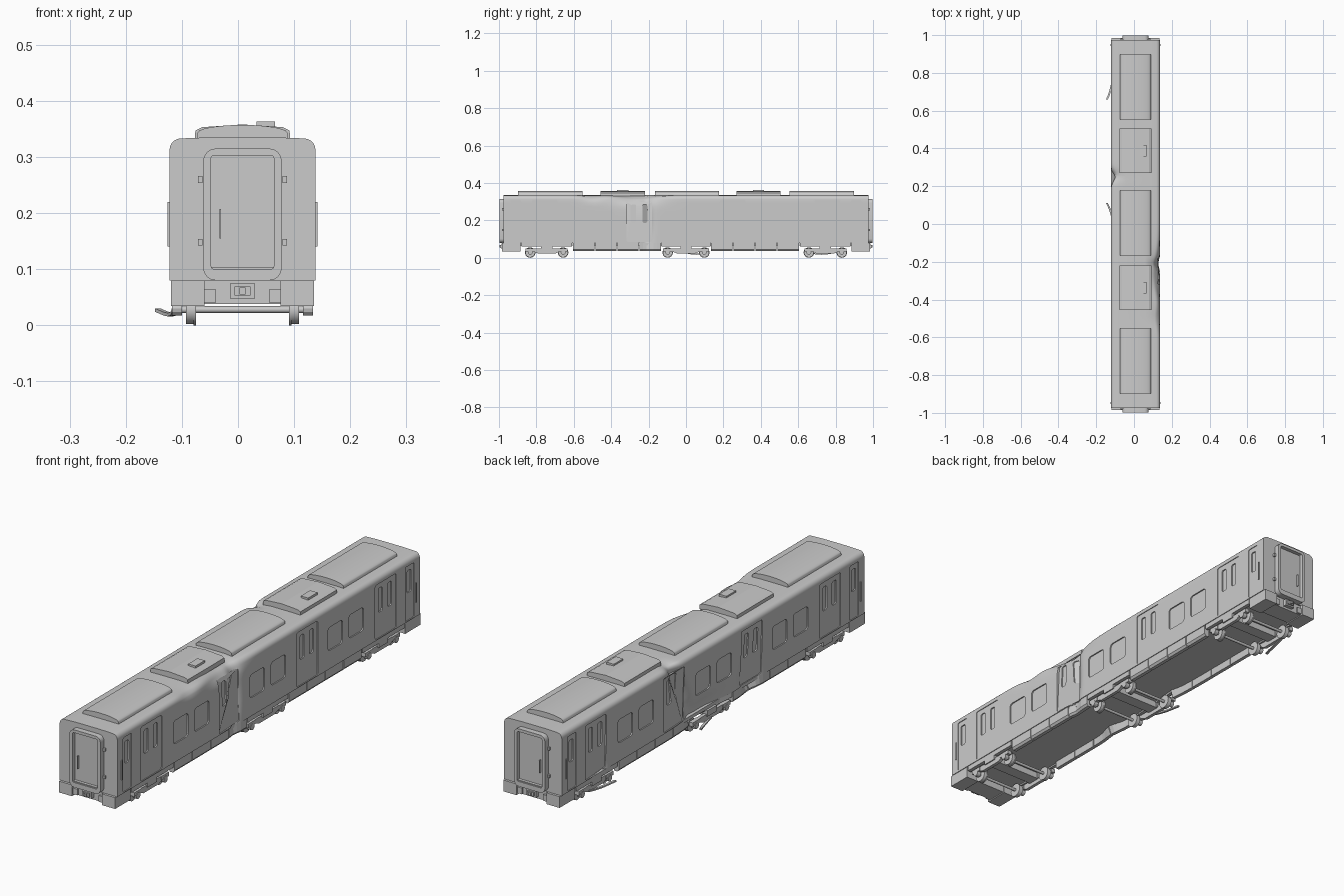
import bpy, bmesh, math
from mathutils import Vector

if "Cube" in bpy.data.objects:
    bpy.data.objects.remove(bpy.data.objects["Cube"])

CX = 0.008          # car centre line
HALF, FLOOR, ROOF, END = 0.13, 0.08, 0.333, 0.975

grey = bpy.data.materials.new("bare grey")
grey.use_nodes = True
grey.diffuse_color = (0.6, 0.6, 0.6, 1)
grey.node_tree.nodes["Principled BSDF"].inputs["Base Color"].default_value = (0.6, 0.6, 0.6, 1)

# Dents: side, y, z, spread in y, spread in z, depth, lean of the crease
DENTS = [(-1, 0.20, 0.22, 0.03, 0.12, 0.042, 0.5),
         (-1, 0.05, 0.08, 0.12, 0.05, 0.025, 0),
         (-1, -0.25, 0.11, 0.05, 0.06, 0.04, 0),
         (-1, 0.72, 0.10, 0.025, 0.05, 0.03, 0),
         (1, -0.21, 0.19, 0.025, 0.11, 0.035, 0),
         (1, -0.27, 0.33, 0.12, 0.035, 0.026, 0),
         (1, -0.50, 0.33, 0.06, 0.02, 0.010, 0)]


def dent(p):
    """Push the side walls and roof shoulders inward around each dent."""
    q = p.copy()
    for side, y, z, sy, sz, depth, lean in DENTS:
        t = max(0.0, min(1.0, (p.x * side - 0.06) / 0.06))
        u = (p.y - y - lean * (p.z - z)) / sy
        f = math.exp(-u * u - ((p.z - z) / sz) ** 2) * t * t * (3 - 2 * t)
        q.x -= side * depth * f
        if p.z > 0.3:
            q.z -= 0.5 * depth * f
    return q


def finish(name, bm, dented=False, smooth=True):
    bmesh.ops.recalc_face_normals(bm, faces=bm.faces)
    for v in bm.verts:
        if dented:
            v.co = dent(v.co)
        v.co.x += CX
    mesh = bpy.data.meshes.new(name)
    bm.to_mesh(mesh)
    bm.free()
    mesh.materials.clear()
    mesh.materials.append(grey)
    ob = bpy.data.objects.new(name, mesh)
    bpy.context.collection.objects.link(ob)
    if smooth:
        bpy.ops.object.select_all(action='DESELECT')
        ob.select_set(True)
        bpy.context.view_layer.objects.active = ob
        bpy.ops.object.shade_smooth_by_angle(angle=math.radians(35))
    return ob


def box(bm, x0, x1, y0, y1, z0, z1):
    vs = bmesh.ops.create_cube(bm, size=1)["verts"]
    for v in vs:
        v.co = Vector(((x0 + x1) / 2 + v.co.x * (x1 - x0), (y0 + y1) / 2 + v.co.y * (y1 - y0),
                       (z0 + z1) / 2 + v.co.z * (z1 - z0)))


def rounded(u, v, w, h, r, n=4):
    pts = []
    for k, (su, sv) in enumerate([(1, 1), (-1, 1), (-1, -1), (1, -1)]):
        for i in range(n + 1):
            a = math.pi / 2 * (k + i / n)
            pts.append((u + su * (w / 2 - r) + r * math.cos(a), v + sv * (h / 2 - r) + r * math.sin(a)))
    return pts


def prism(bm, pts, axis, d0, d1, steps=1, caps=True):
    """Extrude a closed outline along x or y."""
    rings = []
    for i in range(steps + 1):
        d = d0 + (d1 - d0) * i / steps
        rings.append([bm.verts.new((d, a, b) if axis == 'x' else (a, d, b)) for a, b in pts])
    n = len(pts)
    for r0, r1 in zip(rings, rings[1:]):
        for i in range(n):
            bm.faces.new((r0[i], r0[(i + 1) % n], r1[(i + 1) % n], r1[i]))
    if caps:
        bm.faces.new(rings[0])
        bm.faces.new(rings[-1])
    return rings


def cylinder(bm, x, y, z, r, length, seg=24):
    ring = [(y + r * math.cos(2 * math.pi * i / seg), z + r * math.sin(2 * math.pi * i / seg)) for i in range(seg)]
    prism(bm, ring, 'x', x - length / 2, x + length / 2)


# Body shell: rounded roof shoulders, finely divided walls
R = 0.02
wall = [(HALF, FLOOR + (ROOF - R - FLOOR) * i / 12) for i in range(12)]
arc = [(HALF - R + R * math.cos(a * math.pi / 10), ROOF - R + R * math.sin(a * math.pi / 10)) for a in range(6)]
half = wall + arc + [(0.085, ROOF + 0.001), (0.05, ROOF + 0.002)]
outline = half + [(-x, z) for x, z in reversed(half)]
bm = bmesh.new()
prism(bm, outline, 'y', -END, END, 156)
body = finish("body_shell", bm, smooth=False)

# Door and window recesses
DOORS = [s * y for s in (-1, 1) for y in (0.25, 0.755)]
WINDOWS = [s * y for s in (-1, 1) for y in (0.43, 0.565)] + [-0.073, 0.063]
door_cut, pane_cut = bmesh.new(), bmesh.new()
for side in (-1, 1):
    def cut(bm, y, z, w, h, r, depth):
        prism(bm, rounded(y, z, w, h, r), 'x', side * (HALF - depth), side * (HALF + 0.02))
    for y in DOORS:
        cut(door_cut, y, 0.195, 0.135, 0.222, 0.008, 0.003)
        for o in (-0.03, 0.03):
            cut(pane_cut, y + o, 0.236, 0.026, 0.098, 0.008, 0.008)
    for y in (-0.91, 0.91):
        cut(door_cut, y, 0.195, 0.055, 0.222, 0.006, 0.003)
        cut(pane_cut, y, 0.24, 0.026, 0.09, 0.007, 0.008)
    for y in WINDOWS:
        cut(pane_cut, y, 0.202, 0.095, 0.095, 0.014, 0.005)
for label, cbm in (("door_cutter", door_cut), ("window_cutter", pane_cut)):
    cutter = finish(label, cbm, smooth=False)
    cutter.hide_render = True
    mod = body.modifiers.new(label, 'BOOLEAN')
    mod.object, mod.operation, mod.solver = cutter, 'DIFFERENCE', 'EXACT'
    deps = bpy.context.evaluated_depsgraph_get()
    mesh = bpy.data.meshes.new_from_object(body.evaluated_get(deps))
    body.modifiers.clear()
    body.data = mesh
    bpy.data.objects.remove(cutter)
bm = bmesh.new()
bm.from_mesh(body.data)
bpy.data.objects.remove(body)
bmesh.ops.translate(bm, verts=bm.verts, vec=(-CX, 0, 0))
finish("body_shell", bm, dented=True)

# Roof units: three long arched covers and two hatched boxes
for i, y in enumerate((-0.725, 0.005, 0.725)):
    bm = bmesh.new()
    crest = [(0.08 * math.cos(math.pi * k / 12), ROOF + 0.010 + 0.014 * math.sin(math.pi * k / 12)) for k in range(13)]
    prism(bm, [(-0.082, ROOF - 0.004), (0.082, ROOF - 0.004)] + crest, 'y', y - 0.172, y + 0.172)
    finish(f"roof_cover_{i + 1}", bm)
for i, y in enumerate((-0.338, 0.388)):
    bm = bmesh.new()
    prism(bm, [(-0.085, ROOF - 0.004), (0.085, ROOF - 0.004), (0.084, 0.347), (0.072, 0.353), (0.0, 0.358),
               (-0.072, 0.353), (-0.084, 0.347)], 'y', y - 0.118, y + 0.118)
    box(bm, 0.025, 0.058, y - 0.03, y + 0.03, 0.35, 0.363)
    finish(f"roof_box_{i + 1}", bm, smooth=False)

# Each end: gangway frame, door, handle, hinges, coupler and valance
for e, label in ((-1, "front"), (1, "back")):
    bm = bmesh.new()
    mid = 0.1975
    outer, inner = rounded(0, mid, 0.14, 0.235, 0.022), rounded(0, mid + 0.004, 0.112, 0.203, 0.006)
    ro = prism(bm, outer, 'y', e * (END - 0.01), e * 0.998, caps=False)
    ri = prism(bm, inner, 'y', e * (END - 0.01), e * 0.998, caps=False)
    n = len(outer)
    for i in range(n):
        j = (i + 1) % n
        bm.faces.new((ro[1][i], ro[1][j], ri[1][j], ri[1][i]))
    finish(label + "_gangway_frame", bm)
    bm = bmesh.new()
    y = sorted((e * (END - 0.01), e * 0.982))
    box(bm, -0.056, 0.056, *y, 0.10, 0.303)
    box(bm, -0.041, -0.038, *sorted((e * 0.98, e * 0.992)), 0.155, 0.207)
    box(bm, -0.056, 0.056, *sorted((e * 0.98, e * 0.994)), 0.098, 0.104)
    for sx in (-1, 1):
        for z in (0.148, 0.26):
            box(bm, sx * 0.075 - 0.004, sx * 0.075 + 0.004, *sorted((e * 0.97, e * 0.983)), z - 0.006, z + 0.006)
    finish(label + "_end_door", bm, smooth=False)
    bm = bmesh.new()
    for sx in (-1, 1):
        box(bm, *sorted((sx * 0.068, sx * 0.127)), *sorted((e * 0.885, e * 0.985)), 0.034, FLOOR)
        box(bm, *sorted((sx * 0.048, sx * 0.07)), *sorted((e * 0.90, e * 0.978)), 0.04, 0.065)
    box(bm, -0.07, 0.07, *sorted((e * 0.89, e * 0.97)), 0.038, FLOOR)
    finish(label + "_valance", bm, smooth=False)
    bm = bmesh.new()
    for w, h, y1 in ((0.021, 0.014, 0.986), (0.014, 0.008, 0.992), (0.005, 0.006, 0.998)):
        box(bm, -w, w, *sorted((e * 0.95, e * y1)), 0.061 - h, 0.061 + h)
    finish(label + "_coupler", bm, smooth=False)

# Underfloor and skirt panels
bm = bmesh.new()
box(bm, -0.118, 0.118, -0.96, 0.96, 0.066, FLOOR)
finish("underfloor", bm, smooth=False)
bm = bmesh.new()
for sx in (-1, 1):
    for sy in (-1, 1):
        for k in range(4):
            y = 0.135 + 0.118 * k
            prism(bm, [(sx * 0.127, FLOOR), (sx * 0.127, 0.044), (sx * 0.12, 0.035), (sx * 0.105, 0.035),
                       (sx * 0.105, FLOOR)], 'y', sy * y, sy * (y + 0.114), 6)
        box(bm, *sorted((sx * 0.112, sx * 0.127)), *sorted((sy * 0.61, sy * 0.88)), 0.06, FLOOR)
    box(bm, *sorted((sx * 0.112, sx * 0.127)), -0.13, 0.13, 0.06, FLOOR)
finish("skirt_panels", bm, dented=True, smooth=False)

# Bogies: wheels, axles, side frames
for label, yc, reach in (("front", -0.745, 0.088), ("middle", 0.0, 0.098), ("back", 0.745, 0.088)):
    wheels, frame = bmesh.new(), bmesh.new()
    for sy in (-1, 1):
        y = yc + sy * reach
        cylinder(wheels, 0, y, 0.028, 0.006, 0.22, 12)
        for sx in (-1, 1):
            cylinder(wheels, sx * 0.094, y, 0.028, 0.026, 0.014)
            cylinder(wheels, sx * 0.085, y, 0.028, 0.028, 0.005)
            cylinder(frame, sx * 0.117, y, 0.03, 0.013, 0.018, 12)
            box(frame, sx * 0.115 - 0.009, sx * 0.115 + 0.009, y - 0.024, y + 0.024, 0.034, 0.05)
    for sx in (-1, 1):
        prism(frame, [(yc - reach, 0.042), (yc - 0.05, 0.024), (yc + 0.05, 0.024), (yc + reach, 0.042),
                      (yc + reach, 0.05), (yc - reach, 0.05)], 'x', sx * 0.108, sx * 0.122)
        box(frame, sx * 0.115 - 0.012, sx * 0.115 + 0.012, yc - 0.03, yc + 0.03, 0.042, 0.066)
    box(frame, -0.11, 0.11, yc - 0.025, yc + 0.025, 0.04, 0.068)
    finish(label + "_wheelsets", wheels)
    finish(label + "_bogie_frame", frame, smooth=False)

# Grab rails beside the end doors
bm = bmesh.new()
for sx in (-1, 1):
    for y in (-0.948, 0.948):
        box(bm, *sorted((sx * 0.128, sx * 0.134)), y - 0.002, y + 0.002, 0.14, 0.22)
finish("grab_rails", bm, smooth=False)

# Step boards bent away from the dented side
for i, (y0, y1) in enumerate(((0.79, 0.66), (0.0, 0.11))):
    bm = bmesh.new()
    rings = []
    for k in range(9):
        t = k / 8
        c = Vector((-0.122 - 0.03 * t * t, y0 + (y1 - y0) * t, 0.027 - 0.008 * math.sin(math.pi * t)))
        rings.append([bm.verts.new(c + Vector((dx, 0, dz))) for dx, dz in
                      ((-0.004, -0.003), (0.006, -0.003), (0.006, 0.003), (-0.004, 0.003))])
    for a, b in zip(rings, rings[1:]):
        for j in range(4):
            bm.faces.new((a[j], a[(j + 1) % 4], b[(j + 1) % 4], b[j]))
    bm.faces.new(rings[0])
    bm.faces.new(rings[-1])
    finish(f"bent_step_{i + 1}", bm)
